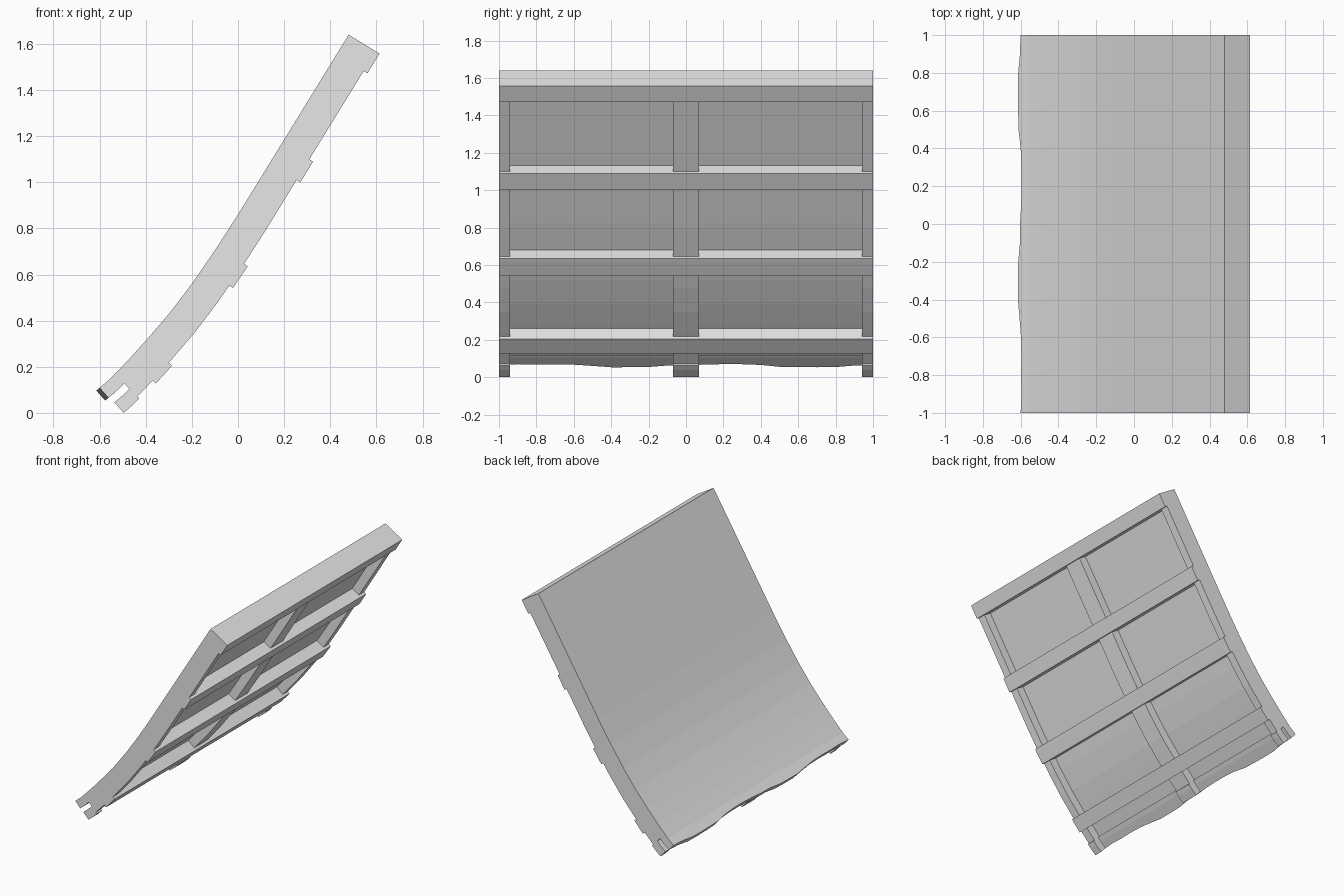
import bpy, bmesh, math, random
from mathutils import Vector

if "Cube" in bpy.data.objects:
    bpy.data.objects.remove(bpy.data.objects["Cube"])

random.seed(4)
grey = bpy.data.materials.new("plain grey")
grey.use_nodes = True
grey.diffuse_color = (0.8, 0.8, 0.8, 1)
grey.node_tree.nodes["Principled BSDF"].inputs["Base Color"].default_value = (0.8, 0.8, 0.8, 1)

# Upper roof line (x, z) from ridge to eave
LINE = [Vector(p) for p in [(.48, 1.64), (0, .86), (-.1, .705), (-.2, .56), (-.295, .435),
                            (-.385, .33), (-.47, .235), (-.555, .147), (-.64, .075)]]
DIST = [0.0]
for a, b in zip(LINE, LINE[1:]):
    DIST.append(DIST[-1] + (b - a).length)
SEG = [(b - a).normalized() for a, b in zip(LINE, LINE[1:])]
TANGENT = [SEG[0], SEG[0]] + [(a + b).normalized() for a, b in zip(SEG[1:], SEG[2:])] + [SEG[-1]]
TANGENT = TANGENT[:2] + [(SEG[i - 1] + SEG[i]).normalized() for i in range(2, len(SEG))] + [SEG[-1]]


def on_roof(s, depth, y):
    """Point at distance s down the slope and a depth below the roof surface."""
    i = max(k for k in range(len(SEG)) if DIST[k] <= s or k == 0)
    t = (s - DIST[i]) / (DIST[i + 1] - DIST[i])
    p = LINE[i].lerp(LINE[i + 1], t)
    d = TANGENT[i].lerp(TANGENT[i + 1], t).normalized()
    return Vector((p.x - d.y * depth, y, p.y + d.x * depth))


def slab(name, s0, s1, d0, d1, ys, ragged=None):
    """Closed board that follows the slope; ragged maps y to an offset of its lower edge."""
    stops = [s0] + [s for s in DIST if s0 + .002 < s < s1 - .002] + [s1]
    bm = bmesh.new()
    rings = []
    for y in ys:
        shift = ragged(y) if ragged else 0
        path = stops[:-1] + [s1 + shift]
        outline = [(s, d0) for s in path] + [(s, d1) for s in reversed(path)]
        rings.append([bm.verts.new(on_roof(s, d, y)) for s, d in outline])
    n = len(rings[0])
    for r0, r1 in zip(rings, rings[1:]):
        for k in range(n):
            bm.faces.new((r0[k], r0[(k + 1) % n], r1[(k + 1) % n], r1[k]))
    for ring in (rings[0], rings[-1]):
        for k in range(n // 2 - 1):
            bm.faces.new((ring[k], ring[k + 1], ring[n - 2 - k], ring[n - 1 - k]))
    bmesh.ops.recalc_face_normals(bm, faces=bm.faces)
    mesh = bpy.data.meshes.new(name)
    bm.to_mesh(mesh)
    bm.free()
    mesh.materials.append(grey)
    obj = bpy.data.objects.new(name, mesh)
    bpy.context.collection.objects.link(obj)
    return obj


SHEET, RAFTER, BEAM = .075, .138, .157
NOTCH, EAVE = 1.79, 1.875

# Roof sheet, then its thinner eave with a worn edge
slab("roof_sheet", 0, NOTCH, 0, SHEET, (-1, 1))
wear = lambda y: .008 * math.cos(math.tau * (y - .7)) + random.uniform(-.007, .007)
slab("worn_eave", NOTCH, EAVE + .012, 0, .058, [k / 10 for k in range(-10, 11)], wear)

# Rafters with a slot under the eave
for name, y0, y1 in (("right_rafter", -1, -.94), ("middle_rafter", -.07, .07), ("left_rafter", .94, 1)):
    slab(name, .05, NOTCH, SHEET, RAFTER, (y0, y1))
    slab(name + "_tail", NOTCH, EAVE, .09, RAFTER + .012, (y0, y1))

# Cross beams, from the ridge down
for name, s0, s1 in (("ridge_beam", 0, .10), ("upper_beam", .55, .655),
                     ("lower_beam", 1.08, 1.19), ("eave_beam", 1.60, 1.70)):
    slab(name, s0, s1, SHEET, BEAM, (-1, 1))
